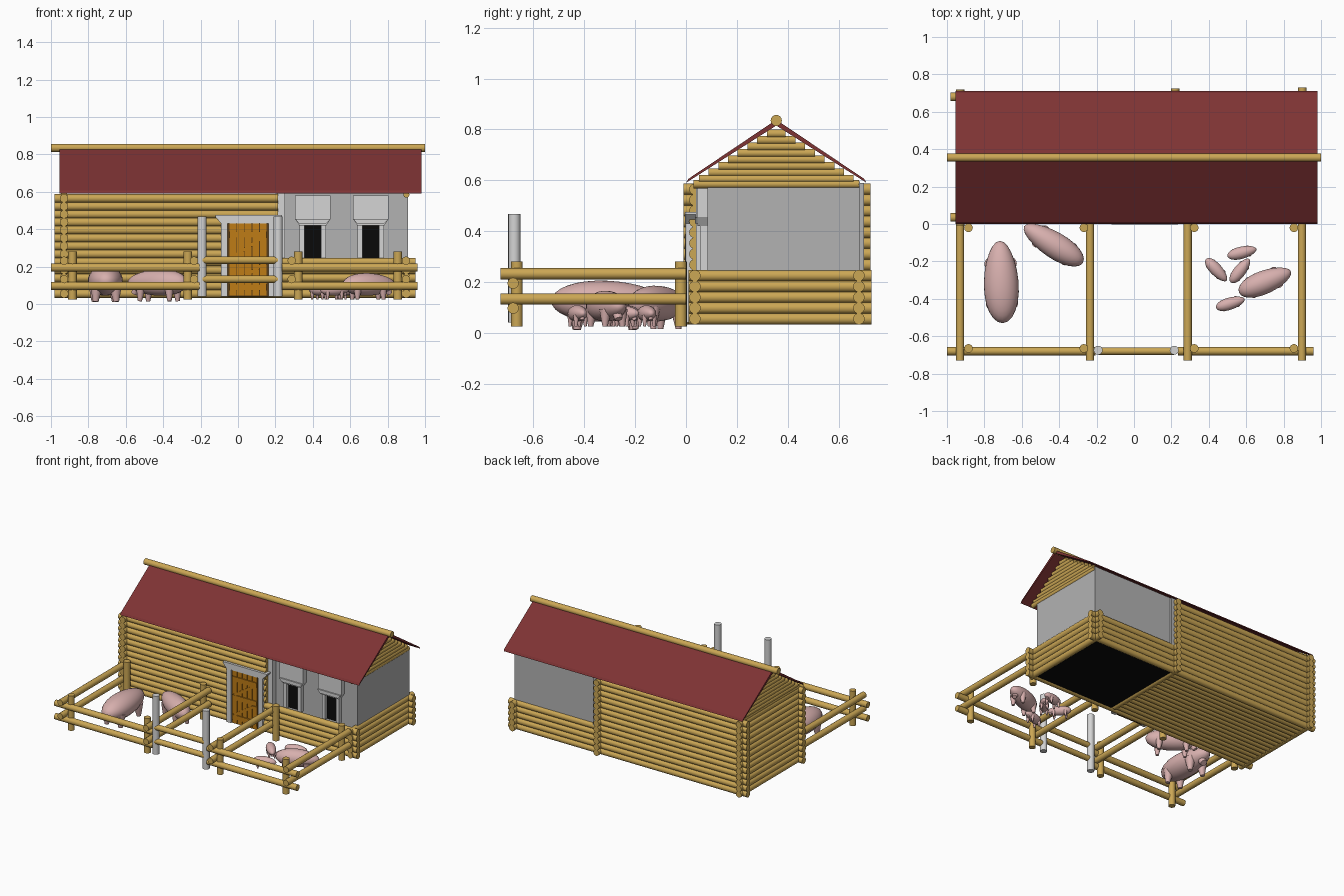
import bpy, bmesh, math
from mathutils import Vector, Matrix

if "Cube" in bpy.data.objects:
    bpy.data.objects.remove(bpy.data.objects["Cube"])


def material(name, rgb):
    m = bpy.data.materials.new(name)
    m.diffuse_color = (*rgb, 1)
    m.use_nodes = True
    m.node_tree.nodes["Principled BSDF"].inputs["Base Color"].default_value = m.diffuse_color
    return m


WOOD = material("log wood", (0.60, 0.385, 0.09))
ROOF = material("roof red", (0.21, 0.033, 0.034))
WALL = material("plaster grey", (0.45, 0.45, 0.45))
TRIM = material("trim light grey", (0.66, 0.66, 0.66))
PINK = material("pig pink", (0.68, 0.43, 0.42))
DOOR = material("door orange", (0.52, 0.20, 0.008))
DARK = material("dark brown", (0.10, 0.045, 0.008))
BLACK = material("black", (0.003, 0.003, 0.003))


def finish(name, bm, mat, smooth=False):
    bmesh.ops.recalc_face_normals(bm, faces=bm.faces)
    me = bpy.data.meshes.new(name)
    bm.to_mesh(me)
    bm.free()
    ob = bpy.data.objects.new(name, me)
    bpy.context.collection.objects.link(ob)
    me.materials.append(mat)
    if smooth:
        bpy.ops.object.select_all(action='DESELECT')
        ob.select_set(True)
        bpy.context.view_layer.objects.active = ob
        bpy.ops.object.shade_smooth_by_angle(angle=math.radians(40))
    return ob


def add_log(bm, a, b, r, r2=None):
    a, b = Vector(a), Vector(b)
    rot = (b - a).to_track_quat('Z', 'Y').to_matrix().to_4x4()
    bmesh.ops.create_cone(bm, cap_ends=True, segments=16, radius1=r,
                          radius2=r if r2 is None else r2, depth=(b - a).length,
                          matrix=Matrix.Translation((a + b) / 2) @ rot)


def logs(name, segs, r, mat=WOOD):
    bm = bmesh.new()
    for a, b in segs:
        add_log(bm, a, b, r)
    return finish(name, bm, mat, True)


def box(name, x, y, z, mat):
    bm = bmesh.new()
    size = (x[1] - x[0], y[1] - y[0], z[1] - z[0])
    mid = ((x[0] + x[1]) / 2, (y[0] + y[1]) / 2, (z[0] + z[1]) / 2)
    bmesh.ops.create_cube(bm, size=1, matrix=Matrix.Translation(mid) @ Matrix.Diagonal((*size, 1)))
    return finish(name, bm, mat)


def prism(name, profile, axis, lo, hi, mat):
    """Extrude a 2D profile: axis x takes (y, z) points, axis y takes (x, z) points."""
    bm = bmesh.new()
    pos = (lambda p, t: (t, p[0], p[1])) if axis == 'x' else (lambda p, t: (p[0], t, p[1]))
    f = bm.faces.new([bm.verts.new(pos(p, lo)) for p in profile])
    ext = bmesh.ops.extrude_face_region(bm, geom=[f])
    step = Vector((hi - lo, 0, 0)) if axis == 'x' else Vector((0, hi - lo, 0))
    bmesh.ops.translate(bm, vec=step, verts=[v for v in ext['geom'] if isinstance(v, bmesh.types.BMVert)])
    return finish(name, bm, mat)


# Log walls: 13 rows on the left house, 5 rows under the plastered room
R, STEP, Z0 = 0.0225, 0.0425, 0.055
rows = [Z0 + STEP * i for i in range(13)]
for side, y in (("front", 0.035), ("back", 0.68)):
    logs(side + "_log_wall", [((-0.98, y, z), (0.95 if i < 5 else 0.215, y, z))
                              for i, z in enumerate(rows)], R)
logs("left_log_wall", [((-0.93, -0.01, z), (-0.93, 0.72, z)) for z in rows], R)
logs("middle_log_wall", [((0.22, 0.06, z), (0.22, 0.725, z)) for z in rows], R)
logs("right_log_base", [((0.90, 0.01, z), (0.90, 0.73, z)) for z in rows[:5]], R)

# Floors
logs("log_floor", [((-0.93, 0.035 + 0.043 * i, Z0), (0.22, 0.035 + 0.043 * i, Z0)) for i in range(16)], R)
box("dark_floor", (0.24, 0.88), (0.05, 0.665), (0.042, 0.05), BLACK)

# Plastered room with corner trims
box("plaster_room", (0.235, 0.91), (0.085, 0.685), (0.22, 0.595), WALL)
box("front_corner_trim", (0.205, 0.25), (0.04, 0.09), (0.235, 0.59), TRIM)
box("back_corner_trim", (0.225, 0.265), (0.66, 0.70), (0.235, 0.59), WALL)

# Windows: flared hood, side jambs, black pane
for n, cx in enumerate((0.40, 0.71)):
    half = [(0.095, 0.58), (0.095, 0.455), (0.072, 0.42)]
    prof = [(cx + x, z) for x, z in half] + [(cx - x, z) for x, z in reversed(half)]
    prism(f"window_hood_{n}", prof, 'y', 0.045, 0.09, TRIM)
    prism(f"window_hood_lip_{n}", [(cx - 0.095, 0.455), (cx + 0.095, 0.455),
                                   (cx + 0.072, 0.43), (cx - 0.072, 0.43)], 'y', 0.036, 0.05, TRIM)
    for s in (-1, 1):
        xs = sorted((cx + s * 0.045, cx + s * 0.07))
        box(f"window_jamb_{n}", xs, (0.055, 0.09), (0.235, 0.43), TRIM)
    box(f"window_pane_{n}", (cx - 0.045, cx + 0.045), (0.078, 0.086), (0.235, 0.425), BLACK)

# Door: dark backing, planks, battens and braces, light frame
box("door_backing", (-0.06, 0.17), (0.008, 0.03), (0.04, 0.435), DARK)
for i in range(5):
    x = -0.045 + i * 0.0405
    box(f"door_plank_{i}", (x, x + 0.036), (0.003, 0.02), (0.045, 0.43), DOOR)
for z in (0.09, 0.235, 0.37):
    box("door_batten", (-0.045, 0.153), (-0.004, 0.006), (z - 0.018, z + 0.018), DOOR)
for z in (0.108, 0.253):
    prism("door_brace", [(-0.045, z), (-0.01, z), (0.153, z + 0.105), (0.118, z + 0.105)],
          'y', -0.003, 0.006, DOOR)
box("door_jamb_left", (-0.09, -0.055), (-0.002, 0.035), (0.04, 0.435), TRIM)
box("door_jamb_right", (0.163, 0.198), (-0.002, 0.035), (0.04, 0.435), TRIM)
prism("door_header", [(-0.12, 0.475), (0.235, 0.475), (0.235, 0.465), (0.20, 0.43),
                      (-0.09, 0.43), (-0.12, 0.465)], 'y', -0.004, 0.04, TRIM)

# Roof slabs and ridge log
for name, s in (("front_roof", -1), ("back_roof", 1)):
    prism(name, [(0.355, 0.838), (0.355 + s * 0.345, 0.606), (0.355 + s * 0.355, 0.59), (0.355, 0.815)],
          'x', -0.955, 0.98, ROOF)
logs("ridge_log", [((-1, 0.355, 0.835), (1, 0.355, 0.835))], 0.022)

# Gables of shrinking logs
for name, x in (("left_gable", -0.93), ("right_gable", 0.90)):
    segs = [((x, 0.03, 0.585), (x, 0.68, 0.585))]
    for i in range(8):
        z = 0.605 + 0.0255 * i
        h = (0.808 - z) * 1.5
        segs.append(((x, 0.355 - h, z), (x, 0.355 + h, z)))
    logs(name, segs, 0.0165)

# Fence: posts, side rails, front rails, gate
posts = []
for x in (-0.885, -0.268, 0.322, 0.855):
    for y in (-0.665, -0.02):
        posts.append(((x, y, 0.025), (x, y, 0.28)))
logs("fence_posts", posts, 0.023)
logs("side_rails", [((x, -0.73, z), (x, 0.0, z)) for x in (-0.93, -0.235, 0.287, 0.898)
                    for z in (0.133, 0.232)], 0.022)
for name, a, b in (("left_front_rails", -1.0, -0.205), ("right_front_rails", 0.235, 0.96)):
    logs(name, [((a, -0.68, z), (b, -0.68, z)) for z in (0.097, 0.195)], 0.022)
logs("gate_rails", [((-0.19, -0.68, z), (0.215, -0.68, z)) for z in (0.133, 0.235)], 0.02)
logs("gate_posts", [((x, -0.675, 0.04), (x, -0.675, 0.467)) for x in (-0.192, 0.215)], 0.024, TRIM)


# Pigs: egg-shaped body with four tapering legs
def pig(name, x, y, angle, length, width, top, bottom, foot):
    bm = bmesh.new()
    h = (top - bottom) / 2
    zc = (top + bottom) / 2
    bmesh.ops.create_uvsphere(bm, u_segments=24, v_segments=16, radius=1)
    for v in bm.verts:
        fat = 1 - 0.12 * v.co.x
        v.co = Vector((v.co.x * length / 2, v.co.y * width / 2 * fat, v.co.z * h * fat + zc))
    for sx in (-0.26, 0.22):
        for sy in (-0.27, 0.27):
            px, py = sx * length, sy * width
            add_log(bm, (px, py, zc - h * 0.2), (px * 1.05, py * 1.1, foot), width * 0.2, width * 0.08)
    # drooping snout
    add_log(bm, (length * 0.3, 0, zc), (length * 0.40, 0, bottom + 0.15 * h), width * 0.2, width * 0.12)
    bmesh.ops.transform(bm, verts=bm.verts, matrix=Matrix.Translation((x, y, 0))
                        @ Matrix.Rotation(math.radians(angle), 4, 'Z'))
    finish(name, bm, PINK, True)


pig("boar", -0.71, -0.31, 92, 0.44, 0.185, 0.205, 0.045, 0.012)
pig("sow_in_left_pen", -0.43, -0.11, 148, 0.37, 0.14, 0.185, 0.045, 0.015)
pig("mother_pig", 0.70, -0.31, 22, 0.30, 0.125, 0.165, 0.045, 0.025)
for n, (x, y, a) in enumerate(((0.44, -0.245, -47), (0.577, -0.153, 14), (0.567, -0.25, 52), (0.515, -0.425, 17))):
    pig(f"piglet_{n}", x, y, a, 0.16, 0.065, 0.108, 0.045, 0.025)
